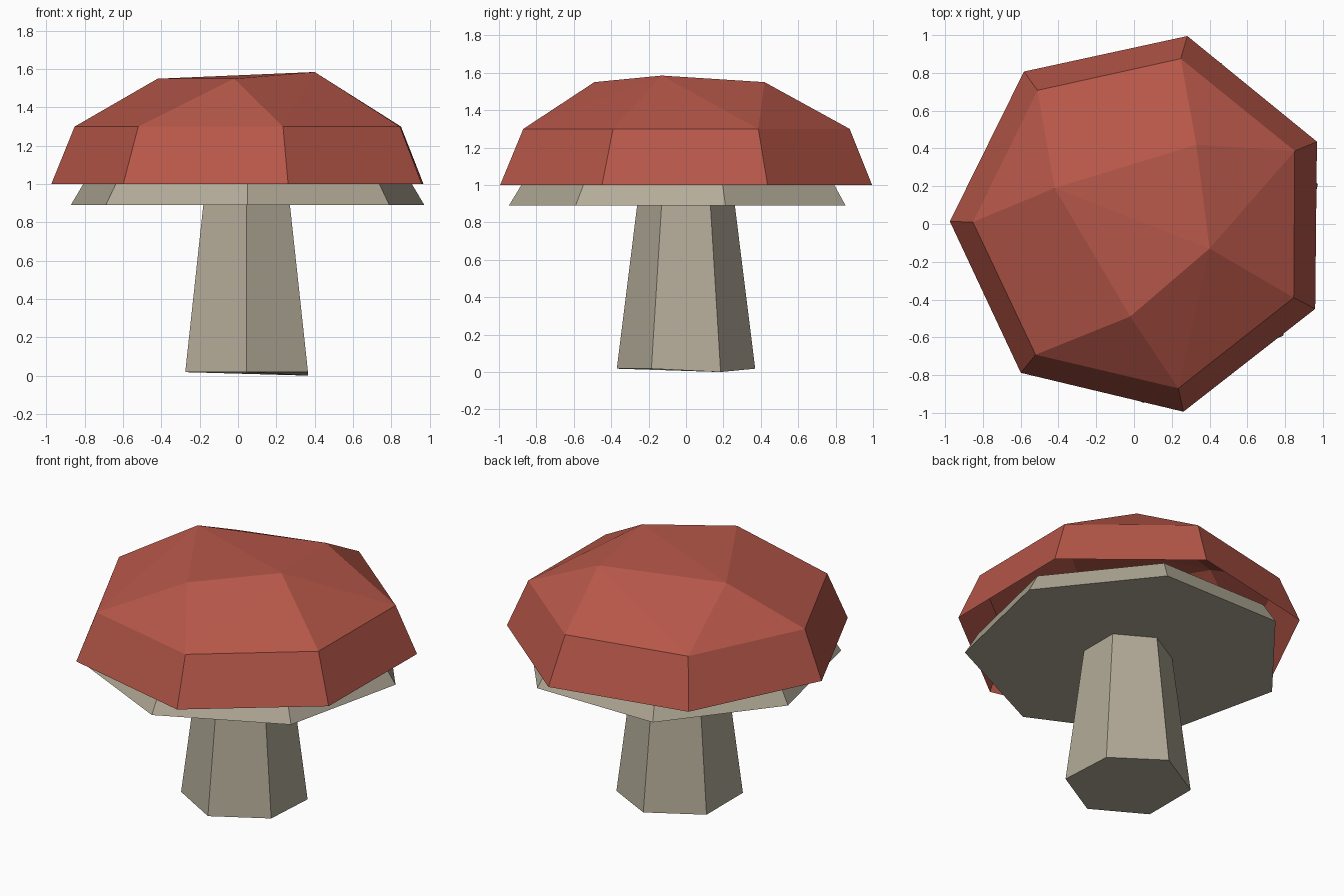
import bpy, bmesh
from math import cos, sin, radians, tau

if "Cube" in bpy.data.objects:
    bpy.data.objects.remove(bpy.data.objects["Cube"])


def material(name, rgb):
    m = bpy.data.materials.new(name)
    m.use_nodes = True
    color = (*rgb, 1.0)
    m.diffuse_color = color
    bsdf = m.node_tree.nodes["Principled BSDF"]
    bsdf.inputs["Base Color"].default_value = color
    bsdf.inputs["Roughness"].default_value = 0.9
    return m


def ring(sides, radius, z, start, cx=0.045, cy=0.0):
    """Points of a regular polygon, starting at an angle in degrees."""
    angles = [radians(start) + tau * i / sides for i in range(sides)]
    return [(cx + radius * cos(a), cy + radius * sin(a), z) for a in angles]


def finish(bm, name, mat):
    mesh = bpy.data.meshes.new(name)
    bm.to_mesh(mesh)
    bm.free()
    mesh.materials.append(mat)
    obj = bpy.data.objects.new(name, mesh)
    bpy.context.collection.objects.link(obj)
    return obj


def frustum(name, low, high, mat):
    """Closed solid between two matching rings."""
    bm = bmesh.new()
    a = [bm.verts.new(p) for p in low]
    b = [bm.verts.new(p) for p in high]
    n = len(a)
    for i in range(n):
        j = (i + 1) % n
        bm.faces.new((a[i], a[j], b[j], b[i]))
    bm.faces.new(a[::-1])
    bm.faces.new(b)
    bmesh.ops.recalc_face_normals(bm, faces=bm.faces)
    return finish(bm, name, mat)


red = material("cap red", (0.47, 0.095, 0.066))
cream = material("stem cream", (0.45, 0.405, 0.315))

# Stem: tapered hexagon with one foot corner slightly lower
foot = ring(6, 0.37, 0.018, -90)
foot[2] = (foot[2][0], foot[2][1], 0.0)
frustum("stem", foot, ring(6, 0.26, 0.9, -90), cream)

# Gills: seven-sided plate, widest at its underside
frustum("gills", ring(7, 0.947, 0.89, -90, 0.05),
        ring(7, 0.868, 1.02, -90, 0.05), cream)

# Cap: seven-sided faceted dome, hollow and open underneath
crown = [(-0.42, 0.19, 1.55), (-0.02, -0.49, 1.55),
         (0.40, -0.13, 1.585), (0.33, 0.42, 1.55)]
bm = bmesh.new()
points = (ring(7, 1.02, 1.0, 179.4, 0.045, 0.003)
          + ring(7, 0.895, 1.3, 179.6, 0.042, 0.004) + crown)
for p in points:
    bm.verts.new(p)
bmesh.ops.convex_hull(bm, input=bm.verts[:])
under = [f for f in bm.faces if all(v.co.z < 1.01 for v in f.verts)]
bmesh.ops.delete(bm, geom=under, context="FACES")
bmesh.ops.recalc_face_normals(bm, faces=bm.faces)
if sum(f.normal.z for f in bm.faces) < 0:
    bmesh.ops.reverse_faces(bm, faces=bm.faces)
bmesh.ops.dissolve_limit(bm, angle_limit=radians(1.5),
                         verts=bm.verts[:], edges=bm.edges[:])
finish(bm, "cap", red)
